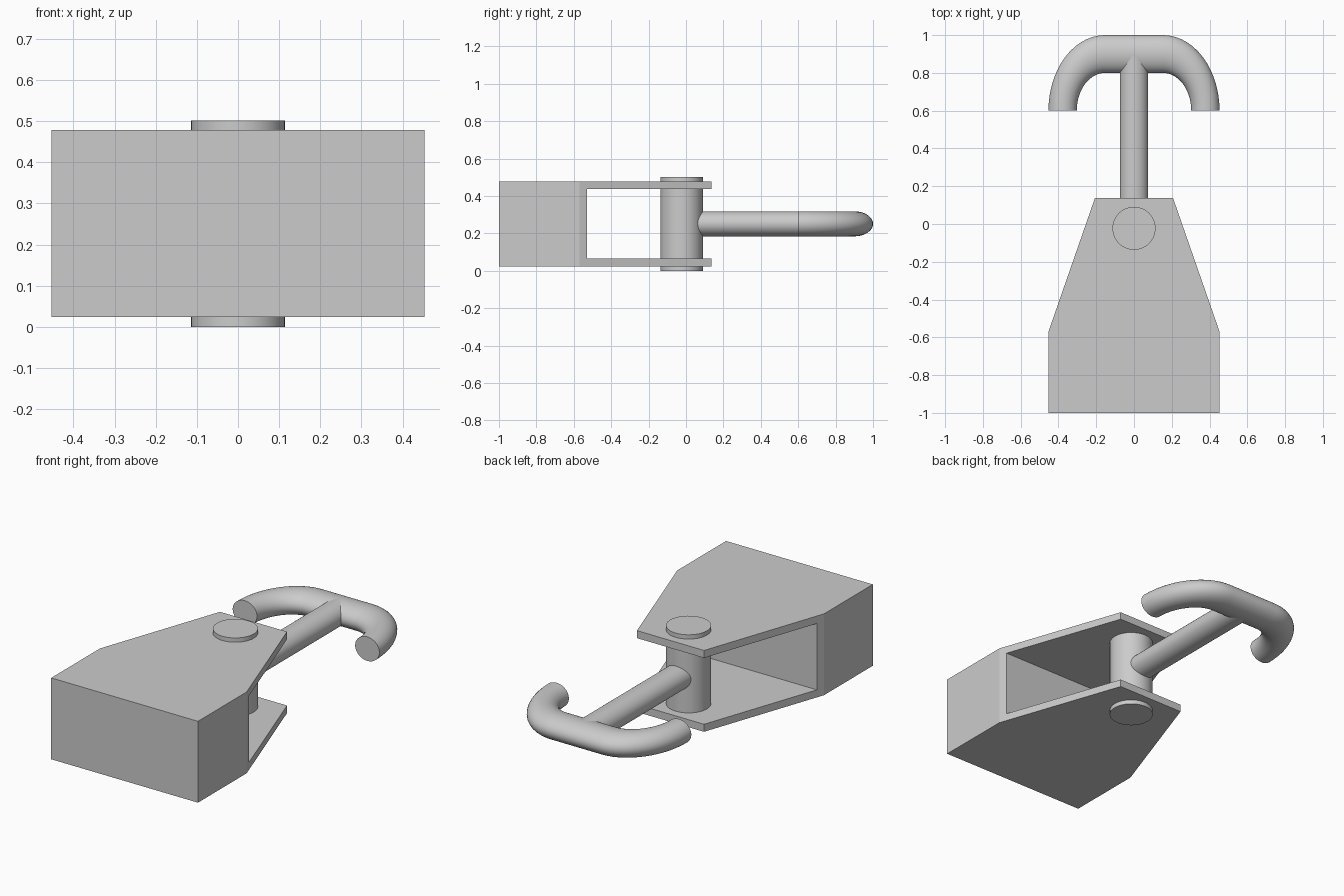
import bpy, bmesh
from math import sin, cos, pi, radians
from mathutils import Matrix, Vector

cube = bpy.data.objects.get("Cube")
if cube:
    bpy.data.objects.remove(cube, do_unlink=True)

MID = 0.251                      # height of the symmetry plane
TUBE = Vector((0.075, 0.1, 0.067))  # rod half-thickness along each axis


def finish(name, bm, smooth=False):
    bmesh.ops.recalc_face_normals(bm, faces=bm.faces)
    mesh = bpy.data.meshes.new(name)
    bm.to_mesh(mesh)
    bm.free()
    obj = bpy.data.objects.new(name, mesh)
    bpy.context.collection.objects.link(obj)
    if smooth:
        bpy.ops.object.select_all(action='DESELECT')
        obj.select_set(True)
        bpy.context.view_layer.objects.active = obj
        bpy.ops.object.shade_smooth_by_angle(angle=radians(35))
    return obj


def cylinder(name, radius, depth, matrix):
    bm = bmesh.new()
    bmesh.ops.create_cone(bm, cap_ends=True, segments=48, radius1=radius,
                          radius2=radius, depth=depth, matrix=matrix)
    return finish(name, bm, True)


# Clevis body: tapered outline extruded upwards
half = [(0.453, -1.0), (0.453, -0.57), (0.207, 0.137)]
outline = half + [(-x, y) for x, y in reversed(half)]
bm = bmesh.new()
base = bm.faces.new([bm.verts.new((x, y, 0.024)) for x, y in outline])
top = bmesh.ops.extrude_face_region(bm, geom=[base])["geom"]
bmesh.ops.translate(bm, vec=(0, 0, 0.454),
                    verts=[v for v in top if isinstance(v, bmesh.types.BMVert)])
clevis = finish("clevis_body", bm)

# Slot between the two clevis plates
bm = bmesh.new()
bmesh.ops.create_cube(bm, size=1, matrix=Matrix.Translation((0, -0.028, MID))
                      @ Matrix.Diagonal((2, 1, 0.37, 1)))
cutter = finish("slot_cutter", bm)
cutter.hide_render = True
slot = clevis.modifiers.new("slot", 'BOOLEAN')
slot.operation = 'DIFFERENCE'
slot.solver = 'EXACT'
slot.object = cutter
bpy.context.view_layer.objects.active = clevis
bpy.ops.object.modifier_apply(modifier=slot.name)
bpy.data.objects.remove(cutter, do_unlink=True)

# Pivot pin through both plates
cylinder("pivot_pin", 0.114, 2 * MID, Matrix.Translation((0, -0.023, MID)))

# Shank from the pin to the crossbar
cylinder("shank", 1, 0.9, Matrix.Translation((0, 0.45, MID))
         @ Matrix.Diagonal((TUBE.x, 1, TUBE.z, 1)) @ Matrix.Rotation(pi / 2, 4, 'X'))

# Double hook: two quarter bends joined by a straight crossbar
SIDES, STEPS = 40, 14
bm = bmesh.new()
rings = []
for side, start in ((1, 0), (-1, pi / 2)):
    for i in range(STEPS + 1):
        bend = start + i / STEPS * pi / 2
        ring = []
        for k in range(SIDES):
            a = 2 * pi * k / SIDES
            reach = 3 + cos(a)
            ring.append(bm.verts.new((side * 0.153 + TUBE.x * reach * cos(bend),
                                      0.6 + TUBE.y * reach * sin(bend),
                                      MID + TUBE.z * sin(a))))
        rings.append(ring)
for r0, r1 in zip(rings, rings[1:]):
    for k in range(SIDES):
        n = (k + 1) % SIDES
        bm.faces.new((r0[k], r0[n], r1[n], r1[k]))
bm.faces.new(rings[0])
bm.faces.new(rings[-1])
finish("double_hook", bm, True)
